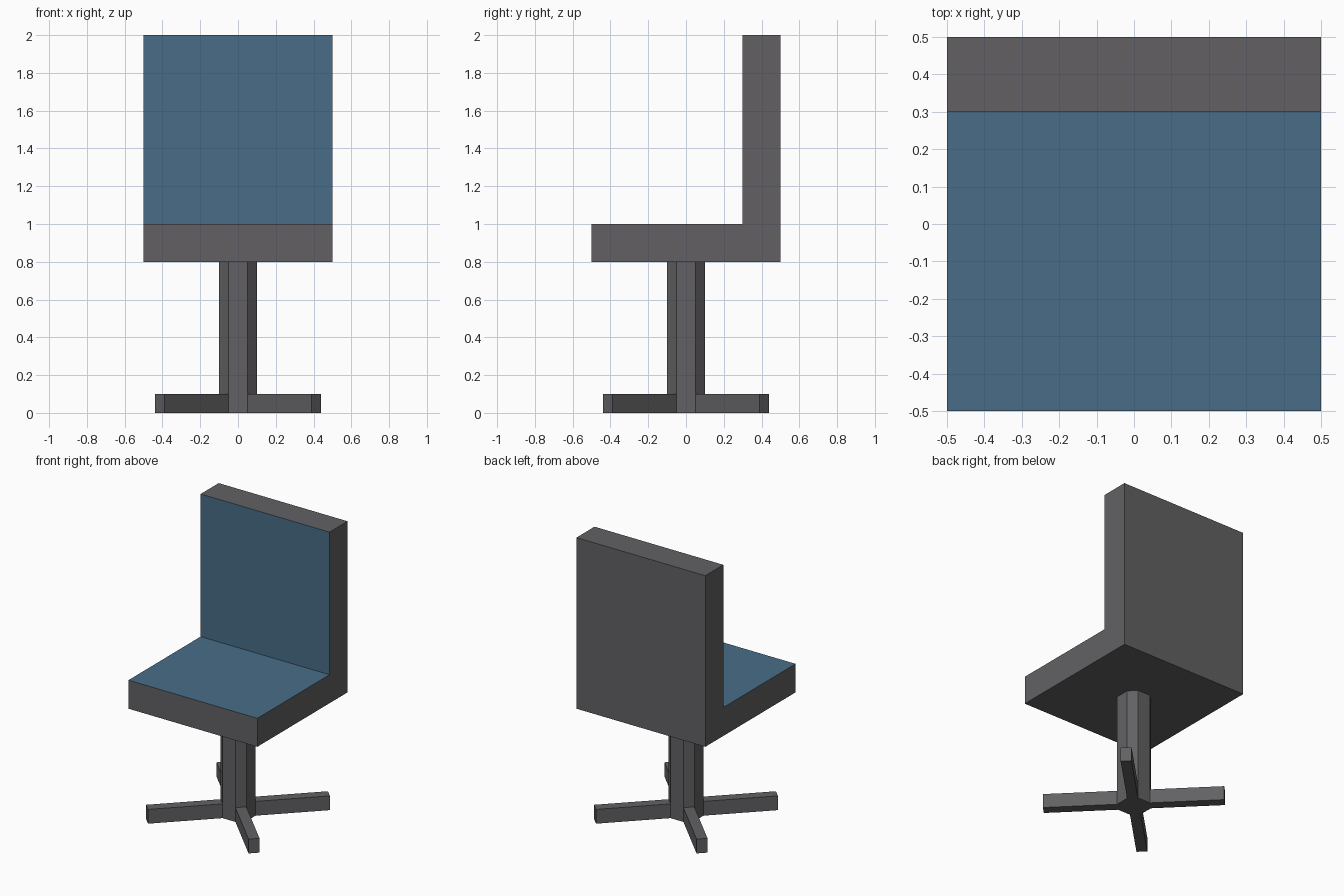
import bpy
import bmesh
import math
from mathutils import Vector, Matrix

if "Cube" in bpy.data.objects:
    bpy.data.objects.remove(bpy.data.objects["Cube"])


def material(name, rgb):
    m = bpy.data.materials.new(name)
    m.diffuse_color = (*rgb, 1.0)
    m.use_nodes = True
    m.node_tree.nodes["Principled BSDF"].inputs["Base Color"].default_value = m.diffuse_color
    return m


grey = material("dark grey", (0.122, 0.118, 0.124))
blue = material("cushion blue", (0.066, 0.152, 0.245))


def prism(name, outline, direction, mats, paint=None):
    """Extrude a closed outline of 3D points along a direction."""
    bm = bmesh.new()
    face = bm.faces.new([bm.verts.new(p) for p in outline])
    ext = bmesh.ops.extrude_face_region(bm, geom=[face], use_keep_orig=True)
    moved = [g for g in ext["geom"] if isinstance(g, bmesh.types.BMVert)]
    bmesh.ops.translate(bm, verts=moved, vec=Vector(direction))
    bmesh.ops.recalc_face_normals(bm, faces=bm.faces[:])
    bm.normal_update()
    if paint:
        for f in bm.faces:
            f.material_index = paint(f)
    mesh = bpy.data.meshes.new(name)
    bm.to_mesh(mesh)
    bm.free()
    for m in mats:
        mesh.materials.append(m)
    obj = bpy.data.objects.new(name, mesh)
    bpy.context.collection.objects.link(obj)
    return obj


# Seat and backrest: one L profile, blue on the two inner faces
def cushion(f):
    c = f.calc_center_median()
    seat_top = f.normal.z > 0.9 and c.z < 1.5
    back_front = f.normal.y < -0.9 and c.y > 0
    return int(seat_top or back_front)


profile = [(-0.5, 0.8), (0.5, 0.8), (0.5, 2.0), (0.3, 2.0), (0.3, 1.0), (-0.5, 1.0)]
prism("seat_and_backrest", [(-0.5, y, z) for y, z in profile], (1, 0, 0),
      [grey, blue], cushion)

# Column: square with chamfered corners
octagon = []
for i in range(4):
    turn = Matrix.Rotation(i * math.pi / 2, 3, 'Z')
    octagon += [turn @ Vector((0.1, -0.05, 0)), turn @ Vector((0.1, 0.05, 0))]
prism("column", octagon, (0, 0, 0.8), [grey])

# Four diagonal feet growing from the chamfers
foot = [Vector(p) for p in ((0.1, 0.05, 0), (0.05, 0.1, 0), (0.05, 0.1, 0.1), (0.1, 0.05, 0.1))]
for i in range(4):
    turn = Matrix.Rotation(i * math.pi / 2, 3, 'Z')
    prism(f"foot_{i + 1}", [turn @ p for p in foot], turn @ Vector((0.34, 0.34, 0)), [grey])
